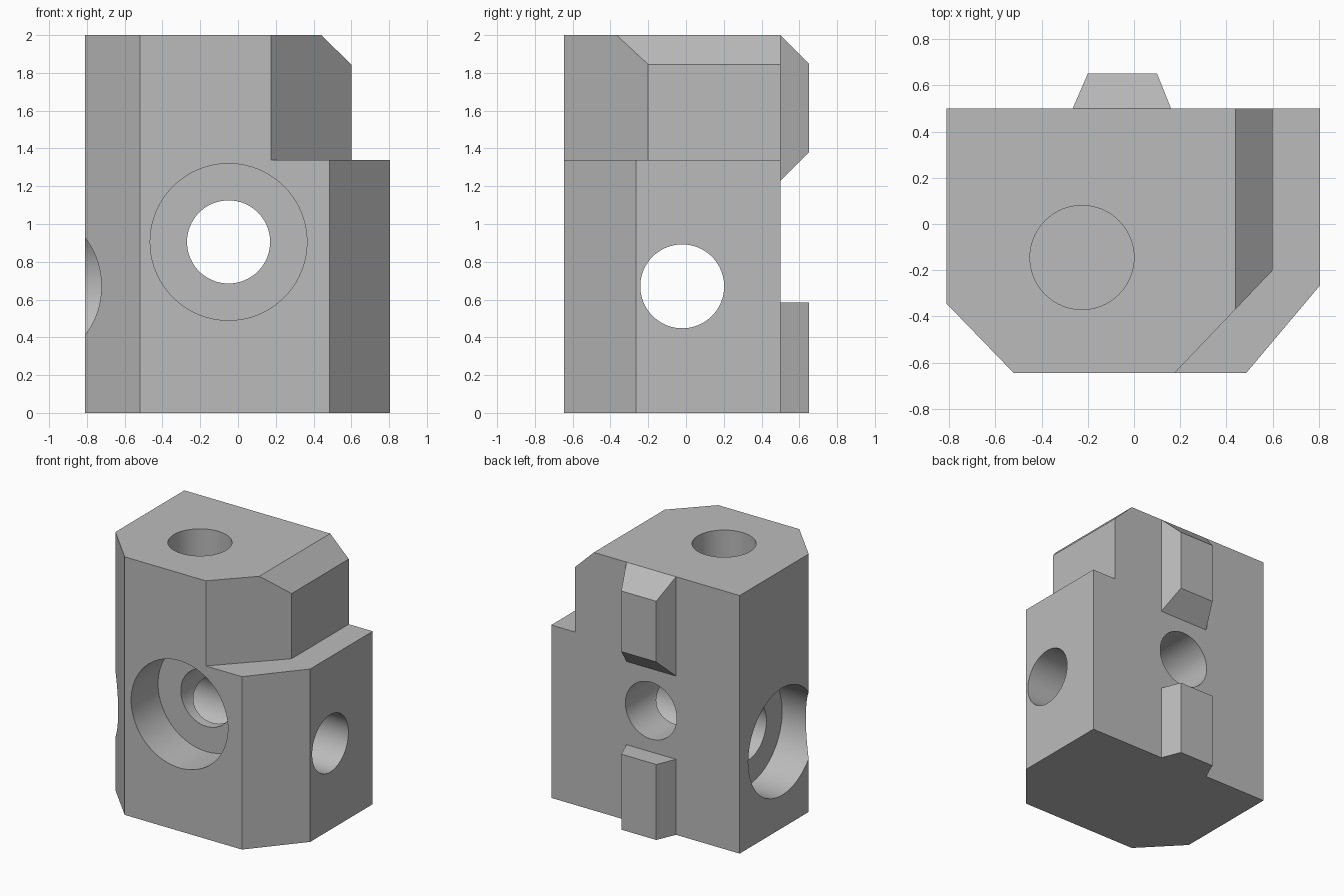
import bpy, bmesh, math
from mathutils import Vector

if "Cube" in bpy.data.objects:
    bpy.data.objects.remove(bpy.data.objects["Cube"], do_unlink=True)

grey = bpy.data.materials.new("plain grey")
grey.use_nodes = True
grey.diffuse_color = (0.5, 0.5, 0.5, 1)
grey.node_tree.nodes["Principled BSDF"].inputs["Base Color"].default_value = (0.5, 0.5, 0.5, 1)


def loft(name, start, end):
    """Solid between two matching loops of points."""
    bm = bmesh.new()
    a = [bm.verts.new(p) for p in start]
    b = [bm.verts.new(p) for p in end]
    bm.faces.new(a)
    bm.faces.new(b)
    for i in range(len(a)):
        j = (i + 1) % len(a)
        bm.faces.new((a[i], a[j], b[j], b[i]))
    bmesh.ops.recalc_face_normals(bm, faces=bm.faces)
    mesh = bpy.data.meshes.new(name)
    bm.to_mesh(mesh)
    bm.free()
    mesh.materials.append(grey)
    ob = bpy.data.objects.new(name, mesh)
    bpy.context.collection.objects.link(ob)
    return ob


def prism(name, outline, z0, z1):
    return loft(name, [(x, y, z0) for x, y in outline], [(x, y, z1) for x, y in outline])


def drill(name, start, end, radius, sides=80):
    """Round cutter from start to end."""
    start, end = Vector(start), Vector(end)
    turn = (end - start).to_track_quat('Z', 'Y')
    ring = [turn @ Vector((radius * math.cos(t), radius * math.sin(t), 0))
            for t in (math.tau * i / sides for i in range(sides))]
    return loft(name, [start + p for p in ring], [end + p for p in ring])


def cut(target, cutter):
    cutter.hide_render = True
    mod = target.modifiers.new("cut", 'BOOLEAN')
    mod.operation = 'DIFFERENCE'
    mod.solver = 'EXACT'
    mod.object = cutter
    bpy.context.view_layer.objects.active = target
    bpy.ops.object.modifier_apply(modifier=mod.name)
    bpy.data.objects.remove(cutter, do_unlink=True)


# Main block with bevelled front corners
block = prism("block", [(-0.81, 0.5), (-0.81, -0.345), (-0.52, -0.645),
                        (0.485, -0.645), (0.805, -0.265), (0.805, 0.5)], 0, 2)

# Stepped shoulder and its sloped top edge
cut(block, prism("shoulder_cutter", [(0.08, -0.745), (0.6, -0.2), (0.6, 0.6),
                                     (0.9, 0.6), (0.9, -0.745)], 1.34, 2.1))
slope = [(0.337, 2.1), (0.703, 1.745), (0.703, 2.1)]
cut(block, loft("slope_cutter", [(x, -0.8, z) for x, z in slope],
                [(x, 0.7, z) for x, z in slope]))

# Front-to-back bolt hole with counterbore
cut(block, drill("front_bore_cutter", (-0.05, -0.8, 0.905), (-0.05, -0.315, 0.905), 0.415))
cut(block, drill("front_hole_cutter", (-0.05, -0.8, 0.905), (-0.05, 0.7, 0.905), 0.22))

# Side-to-side bolt hole with counterbore
cut(block, drill("side_bore_cutter", (-1, -0.02, 0.67), (-0.52, -0.02, 0.67), 0.415))
cut(block, drill("side_hole_cutter", (-1, -0.02, 0.67), (1, -0.02, 0.67), 0.222))

# Blind hole in the top
cut(block, drill("top_hole_cutter", (-0.225, -0.145, 2.1), (-0.225, -0.145, 1.4), 0.225))


# Tapered keys on the back
def key(name, base_z, tip_z):
    def rect(x0, x1, y, z):
        return [(x0, y, z[0]), (x1, y, z[0]), (x1, y, z[1]), (x0, y, z[1])]
    return loft(name, rect(-0.265, 0.16, 0.5, base_z), rect(-0.2, 0.1, 0.65, tip_z))


key("upper_key", (1.23, 2), (1.38, 1.85))
key("lower_key", (0, 0.585), (0, 0.585))

# Smooth hole walls, sharp edges elsewhere
bpy.ops.object.select_all(action='DESELECT')
block.select_set(True)
bpy.context.view_layer.objects.active = block
bpy.ops.object.shade_smooth_by_angle(angle=math.radians(30))
